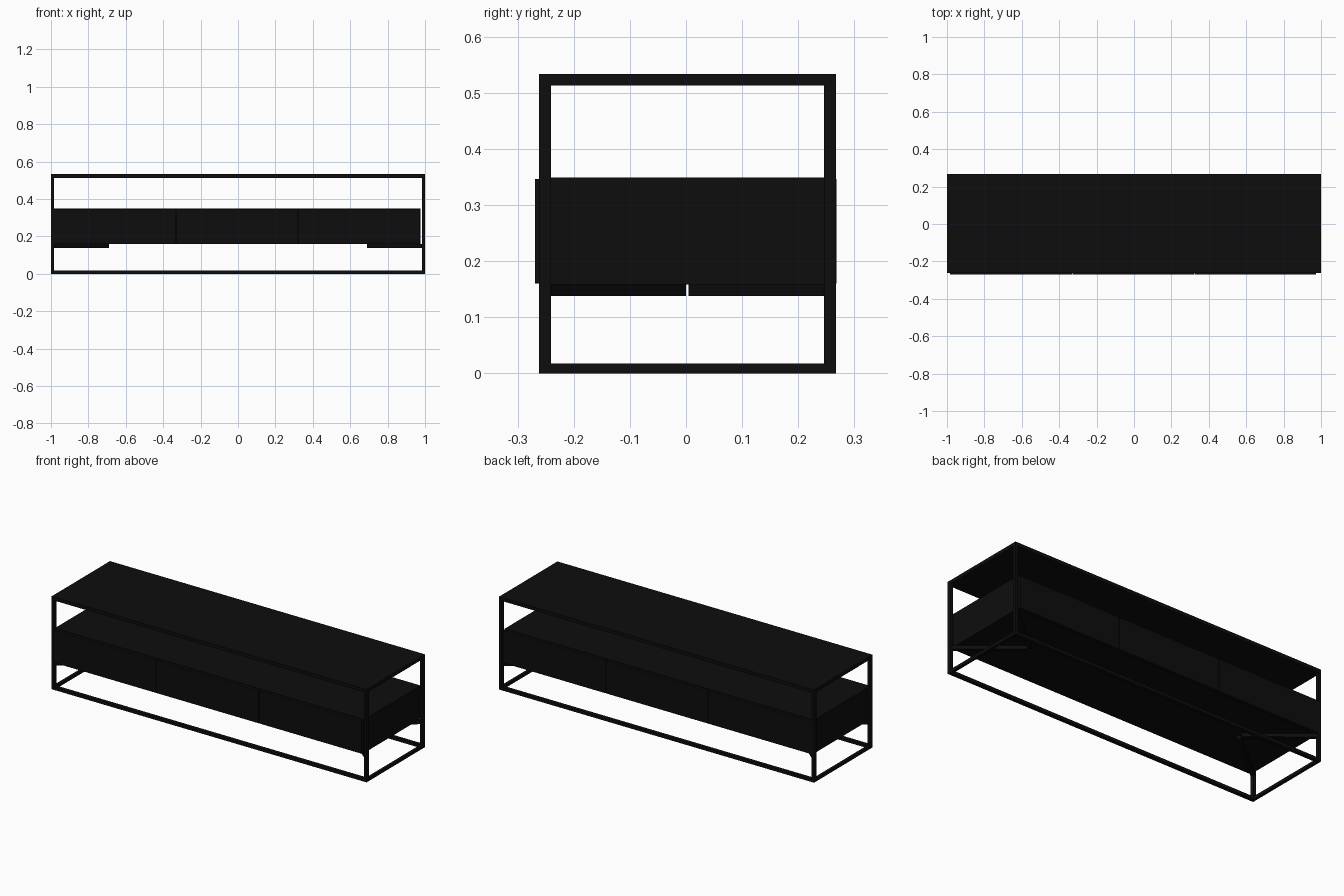
import bpy
import math

if "Cube" in bpy.data.objects:
    bpy.data.objects.remove(bpy.data.objects["Cube"])

# One flat near-black colour
black = bpy.data.materials.new("matte black")
black.diffuse_color = (0.004, 0.004, 0.004, 1)
black.use_nodes = True
black.node_tree.nodes["Principled BSDF"].inputs["Base Color"].default_value = black.diffuse_color

# Frame limits
Y0, Y1 = -0.262, 0.267
YC = (Y0 + Y1) / 2
H = 0.533
PX, PY = 0.016, 0.021   # post section


def box(name, x, y, z, angle=0.0):
    """Box from (min, max) ranges, optionally turned about z."""
    bpy.ops.mesh.primitive_cube_add(size=1, location=(sum(x) / 2, sum(y) / 2, sum(z) / 2))
    ob = bpy.context.object
    ob.name = name
    ob.scale = (x[1] - x[0], y[1] - y[0], z[1] - z[0])
    ob.rotation_euler.z = angle
    ob.data.materials.append(black)
    return ob


# Table top
box("top_panel", (-1, 1), (Y0, Y1), (0.513, H))

# Corner posts and floor rails
for sx, side in ((-1, "left"), (1, "right")):
    x = sorted((sx, sx * (1 - PX)))
    for y, end in (((Y0, Y0 + PY), "front"), ((Y1 - PY, Y1), "back")):
        box(f"{side}_{end}_post", x, y, (0, 0.514))
    box(f"{side}_floor_rail", x, (Y0 + PY, Y1 - PY), (0, 0.017))
for y, end in (((Y0, Y0 + PY), "front"), ((Y1 - PY, Y1), "back")):
    box(f"{end}_floor_rail", (-1 + PX, 1 - PX), y, (0, 0.017))

# Diagonal supports running from each corner towards the middle
for sx, side in ((-1, "left"), (1, "right")):
    for sy, end in ((-1, "front"), (1, "back")):
        ax, ay = sx * 0.988, YC + sy * 0.254
        bx, by = sx * 0.695, YC + sy * 0.010
        length = math.hypot(bx - ax, by - ay)
        cx, cy = (ax + bx) / 2, (ay + by) / 2
        box(f"{side}_{end}_support", (cx - length / 2, cx + length / 2),
            (cy - 0.01, cy + 0.01), (0.138, 0.158), math.atan2(by - ay, bx - ax))

# Cabinet body
box("cabinet_body", (-0.988, 0.976), (-0.25, 0.25), (0.158, 0.349))

# Three front panels on each long side, with thin gaps
edges = (-0.985, -0.330, 0.322, 0.975)
for y, end in (((-0.269, -0.25), "front"), ((0.25, 0.268), "back")):
    for i in range(3):
        box(f"{end}_drawer_{i + 1}", (edges[i] + 0.002, edges[i + 1] - 0.002), y, (0.16, 0.346))
